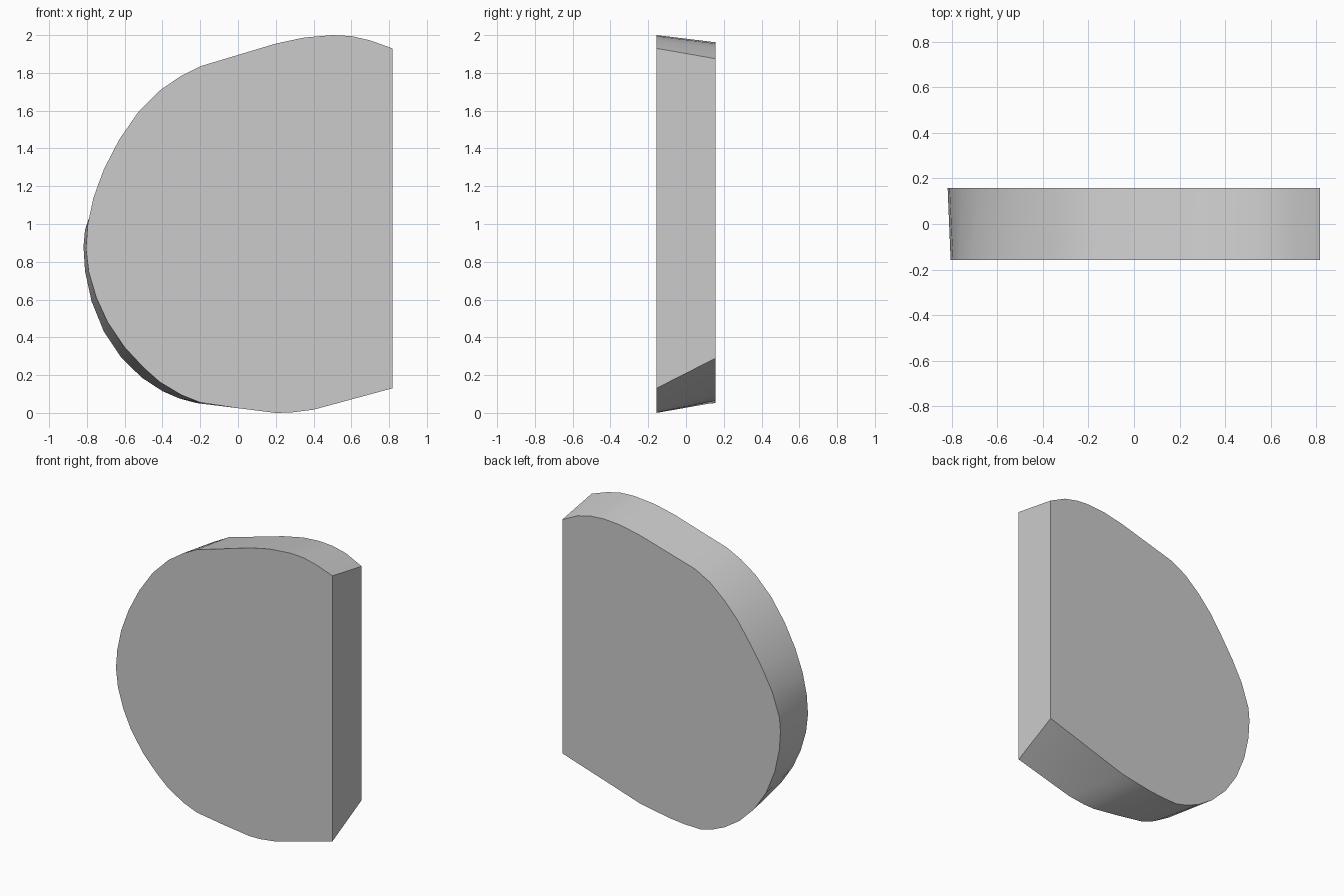
import bpy, bmesh, math

HALF_DEPTH = 0.157

# Front outline (x, z), from the lower right corner round to the upper right
front = [(.817, .13), (.4, .017), (.28, .002), (.2, 0), (0, .025), (-.2, .055),
         (-.30, .095), (-.415, .164), (-.50, .24), (-.60, .347), (-.69, .48),
         (-.75, .61), (-.79, .745), (-.805, .87), (-.795, 1.0), (-.765, 1.14),
         (-.71, 1.29), (-.63, 1.445), (-.53, 1.59), (-.41, 1.71), (-.30, 1.785),
         (-.2, 1.835), (.2, 1.955), (.35, 1.987), (.5, 2.0), (.6, 1.995),
         (.7, 1.972), (.817, 1.93)]

# Rear outline, matched point for point with the front one
back = [(.817, .29), (.23, .105), (.12, .085), (0, .065), (-.1, .055), (-.22, .052),
        (-.31, .076), (-.40, .115), (-.51, .187), (-.62, .295), (-.71, .43),
        (-.775, .59), (-.81, .75), (-.818, .88), (-.81, .97), (-.755, 1.13),
        (-.68, 1.27), (-.59, 1.41), (-.50, 1.54), (-.40, 1.65), (-.29, 1.745),
        (-.18, 1.805), (.23, 1.922), (.38, 1.953), (.5, 1.962), (.6, 1.955),
        (.7, 1.932), (.817, 1.875)]

# Slab lofted between the two outlines
bm = bmesh.new()
rings = [[bm.verts.new((x, y, z)) for x, z in outline]
         for y, outline in ((-HALF_DEPTH, front), (HALF_DEPTH, back))]
n = len(front)
for i in range(n):
    j = (i + 1) % n
    bm.faces.new((rings[0][i], rings[0][j], rings[1][j], rings[1][i]))
for ring in rings:
    bm.faces.new(ring)
bmesh.ops.recalc_face_normals(bm, faces=bm.faces)
mesh = bpy.data.meshes.new("rounded_slab")
bm.to_mesh(mesh)
bm.free()

slab = bpy.data.objects.new("rounded_slab", mesh)
bpy.context.collection.objects.link(slab)
bpy.context.view_layer.objects.active = slab
slab.select_set(True)
bpy.ops.object.shade_smooth_by_angle(angle=math.radians(30))
